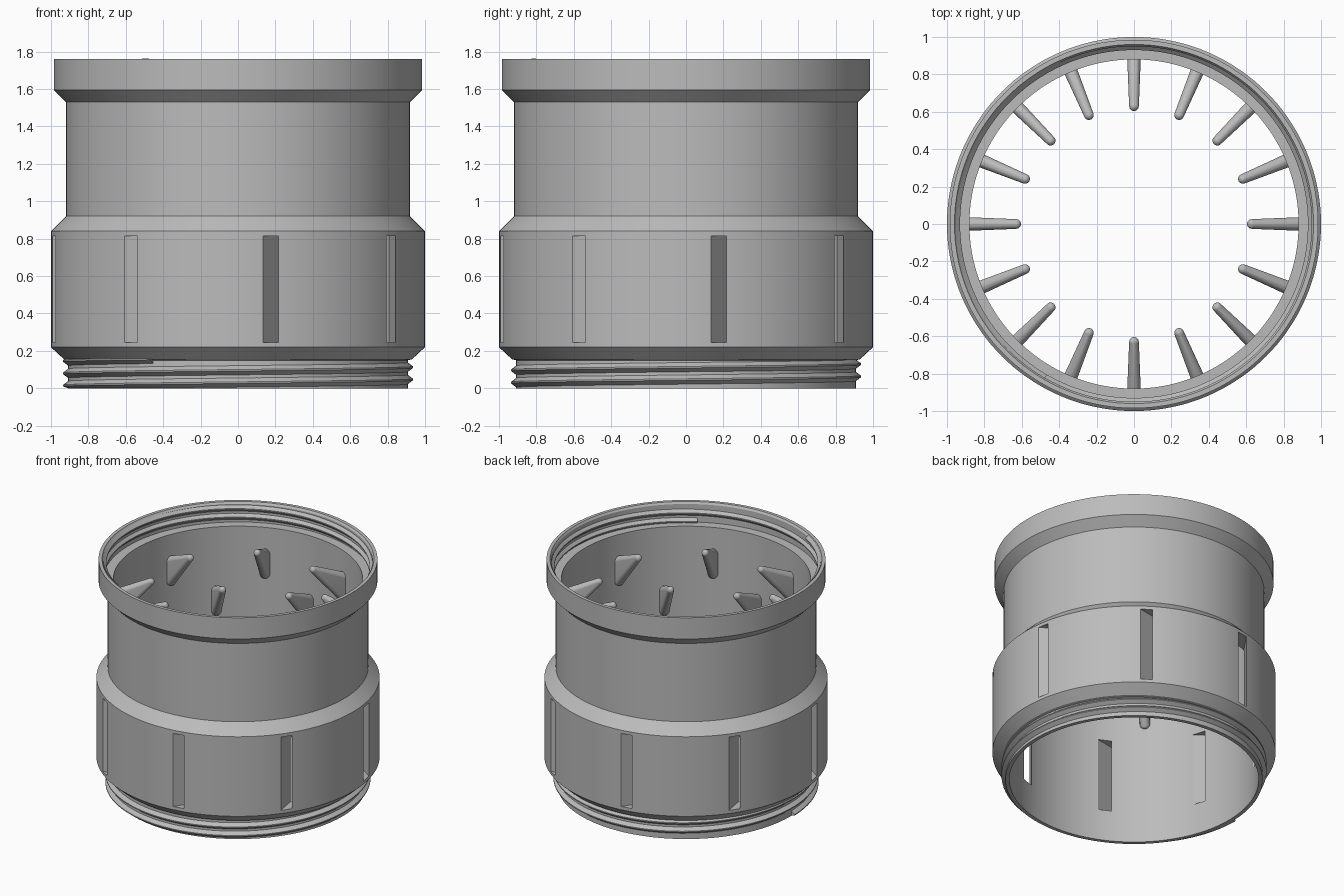
import bpy, bmesh, math
from mathutils import Matrix, Vector

if "Cube" in bpy.data.objects:
    bpy.data.objects.remove(bpy.data.objects["Cube"], do_unlink=True)

grey = bpy.data.materials.new("plain_grey")
grey.use_nodes = True
GREY = (0.5, 0.5, 0.5, 1)
grey.diffuse_color = GREY
grey.node_tree.nodes["Principled BSDF"].inputs["Base Color"].default_value = GREY


def finish(name, bm, smooth=True):
    bmesh.ops.recalc_face_normals(bm, faces=bm.faces)
    mesh = bpy.data.meshes.new(name)
    bm.to_mesh(mesh)
    bm.free()
    mesh.materials.append(grey)
    obj = bpy.data.objects.new(name, mesh)
    bpy.context.collection.objects.link(obj)
    if smooth:
        smooth_shade(obj)
    return obj


def select(obj):
    bpy.ops.object.select_all(action="DESELECT")
    obj.select_set(True)
    bpy.context.view_layer.objects.active = obj


def smooth_shade(obj):
    select(obj)
    bpy.ops.object.shade_smooth_by_angle(angle=math.radians(30))


def polar(radius, degrees, z):
    # Angle runs from the front (-y) towards +x
    a = math.radians(degrees)
    return Vector((radius * math.sin(a), -radius * math.cos(a), z))


def sweep(bm, rings, closed):
    # Skin a list of cross-section loops with quads
    loops = [[bm.verts.new(p) for p in ring] for ring in rings]
    n = len(loops[0])
    pairs = list(zip(loops, loops[1:]))
    if closed:
        pairs.append((loops[-1], loops[0]))
    else:
        bm.faces.new(loops[0])
        bm.faces.new(loops[-1])
    for a, b in pairs:
        for i in range(n):
            j = (i + 1) % n
            bm.faces.new((a[i], a[j], b[j], b[i]))


# Tubular body: closed wall section turned around z
SECTION = [(0.88, 0), (0.908, 0), (0.908, 0.15), (0.93, 0.155), (1, 0.22),
           (1, 0.84), (0.92, 0.92), (0.92, 1.53), (0.985, 1.595),
           (0.985, 1.76), (0.96, 1.76), (0.95, 1.745), (0.95, 1.605), (0.88, 1.605)]
SEGMENTS = 144
bm = bmesh.new()
sweep(bm, [[polar(r, 360 * k / SEGMENTS, z) for r, z in SECTION]
           for k in range(SEGMENTS)], True)
body = finish("body", bm, smooth=False)

# Eight slanted vent slots cut through the lower wall
bm = bmesh.new()
for k in range(8):
    angle = 10 + 45 * k
    turn = Matrix.Rotation(math.radians(angle - 45), 4, "Z")
    place = Matrix.Translation(polar(1, angle, 0.53)) @ turn
    bmesh.ops.create_cube(bm, size=1,
                          matrix=place @ Matrix.Diagonal((0.06, 0.5, 0.57, 1)))
cutter = finish("slot_cutter", bm, smooth=False)
cutter.hide_render = True
cutter.hide_viewport = True
cut = body.modifiers.new("vent_slots", "BOOLEAN")
cut.operation = "DIFFERENCE"
cut.solver = "EXACT"
cut.object = cutter
select(body)
bpy.ops.object.modifier_apply(modifier=cut.name)
smooth_shade(body)
bpy.data.objects.remove(cutter, do_unlink=True)


# Screw threads: triangular ridge following a helix
def thread(name, root, crest, base_z, start, end, pitch=0.066):
    bm = bmesh.new()
    rings = []
    for deg in range(start, end + 1, 3):
        z = base_z + pitch * deg / 360
        rings.append([polar(r, deg, max(0, z + dz)) for r, dz in
                      ((root, -0.027), (crest, -0.004), (crest, 0.004), (root, 0.027))])
    sweep(bm, rings, False)
    return finish(name, bm)


thread("outer_thread", 0.905, 0.936, 0.0965, -450, 332)
thread("inner_thread", 0.953, 0.93, 1.675, -330, 330)


# Sixteen rounded fins on the inner wall, alternating between two heights
def fin(name, angle, drop):
    bm = bmesh.new()
    for radius, z, size in ((0.63, 1.52, 0.026), (0.88, 1.4, 0.036), (0.88, 1.245, 0.036)):
        bmesh.ops.create_uvsphere(bm, u_segments=16, v_segments=10, radius=size,
                                  matrix=Matrix.Translation(polar(radius, angle, z - drop)))
    hull = bmesh.ops.convex_hull(bm, input=bm.verts)
    bmesh.ops.delete(bm, geom=list({g for g in hull["geom_interior"] + hull["geom_unused"]
                                    if isinstance(g, bmesh.types.BMVert)}), context="VERTS")
    finish(name, bm)


for k in range(8):
    fin(f"upper_fin_{k + 1}", 22.5 + 45 * k, 0)
    fin(f"lower_fin_{k + 1}", 45 * k, 0.29)
